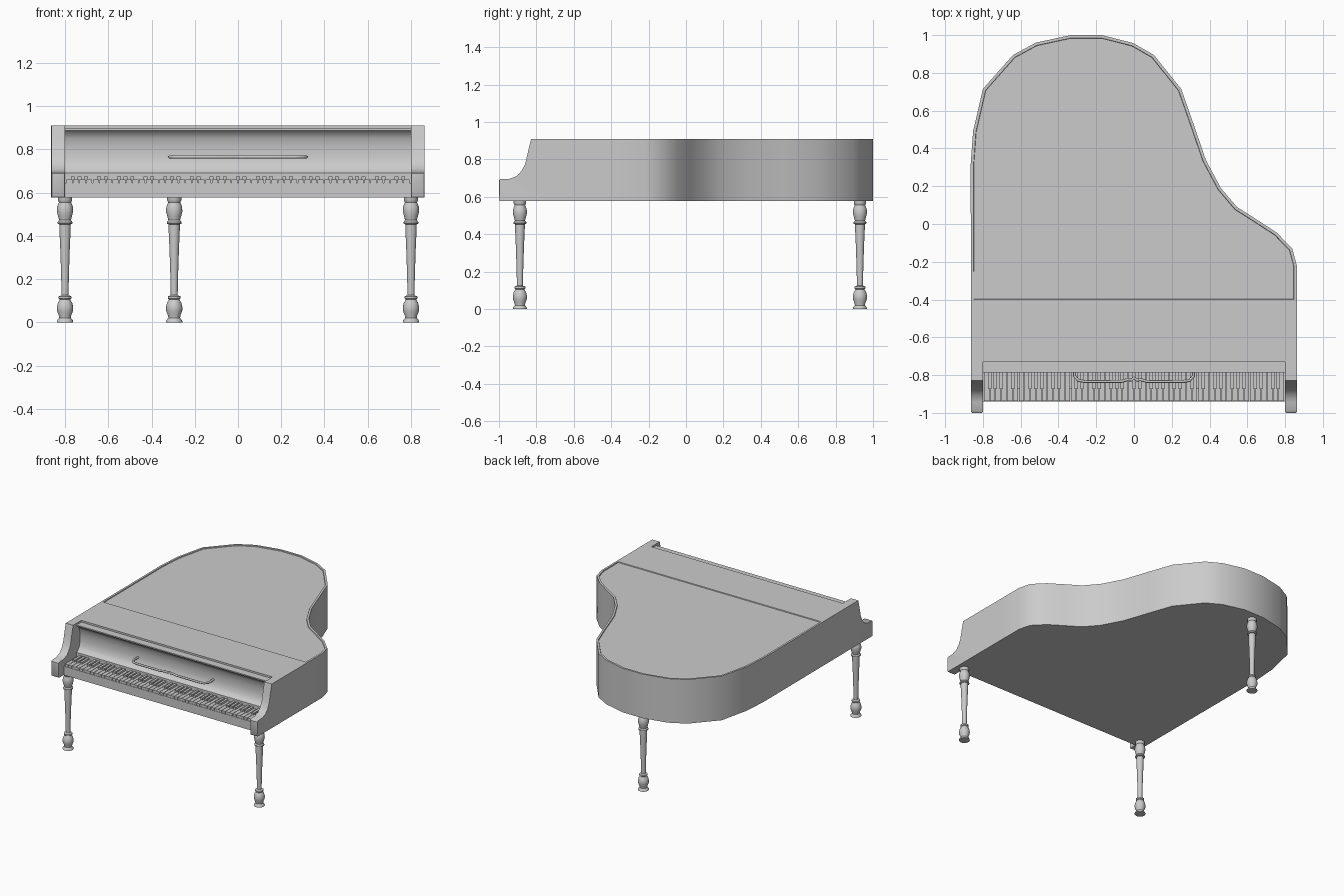
import bpy, bmesh, math
from mathutils import Vector

if "Cube" in bpy.data.objects:
    bpy.data.objects.remove(bpy.data.objects["Cube"])

BOTTOM, TOP = 0.577, 0.91


def finish(name, bm, smooth=True, angle=40):
    bmesh.ops.recalc_face_normals(bm, faces=bm.faces)
    me = bpy.data.meshes.new(name)
    bm.to_mesh(me)
    bm.free()
    ob = bpy.data.objects.new(name, me)
    bpy.context.collection.objects.link(ob)
    if smooth:
        bpy.ops.object.select_all(action='DESELECT')
        ob.select_set(True)
        bpy.context.view_layer.objects.active = ob
        bpy.ops.object.shade_smooth_by_angle(angle=math.radians(angle))
    return ob


def prism(bm, pts, offset):
    """Closed solid from a planar outline swept along an offset."""
    face = bm.faces.new([bm.verts.new(p) for p in pts])
    res = bmesh.ops.extrude_face_region(bm, geom=[face], use_keep_orig=True)
    verts = [g for g in res['geom'] if isinstance(g, bmesh.types.BMVert)]
    bmesh.ops.translate(bm, verts=verts, vec=Vector(offset))


def box(bm, x0, x1, y0, y1, z0, z1):
    prism(bm, [(x0, y0, z0), (x1, y0, z0), (x1, y1, z0), (x0, y1, z0)], (0, 0, z1 - z0))


# Case: curved wing outline, with the rear lid sunk slightly inside the rim
outline = [(-0.862, -0.73), (0.862, -0.73), (0.862, -0.22), (0.838, -0.13), (0.755, -0.045),
           (0.655, 0.02), (0.545, 0.09), (0.46, 0.19), (0.38, 0.34), (0.315, 0.53), (0.25, 0.715),
           (0.105, 0.895), (-0.005, 0.958), (-0.17, 1.0), (-0.335, 1.0), (-0.52, 0.96),
           (-0.64, 0.895), (-0.80, 0.715), (-0.852, 0.49), (-0.865, 0.31)]
bm = bmesh.new()
prism(bm, [(x, y, BOTTOM) for x, y in outline], (0, 0, TOP - BOTTOM))
bmesh.ops.bisect_plane(bm, geom=bm.verts[:] + bm.edges[:] + bm.faces[:],
                       plane_co=(0, -0.415, 0), plane_no=(0, 1, 0))
bmesh.ops.recalc_face_normals(bm, faces=bm.faces)
lid = [f for f in bm.faces if f.normal.z > 0.9 and f.calc_center_median().y > -0.4]
bmesh.ops.inset_region(bm, faces=lid, thickness=0.015, use_even_offset=True)
bmesh.ops.inset_region(bm, faces=lid, thickness=0.002, depth=-0.006, use_even_offset=True)
finish("piano_case", bm)

# Scrolled arms on both sides of the keyboard
arm = [(-0.73, BOTTOM), (-0.995, BOTTOM), (-1.0, 0.584), (-1.0, 0.688), (-0.993, 0.694),
       (-0.945, 0.696), (-0.905, 0.71), (-0.878, 0.74), (-0.86, 0.775), (-0.845, 0.84),
       (-0.828, TOP), (-0.73, TOP)]
for side, name in ((-1, "left_arm"), (1, "right_arm")):
    bm = bmesh.new()
    prism(bm, [(side * 0.80, y, z) for y, z in arm], (side * 0.062, 0, 0))
    corners = [e for e in bm.edges if all(v.co.y < -0.99 for v in e.verts)
               and abs(e.verts[0].co.z - e.verts[1].co.z) > 0.05]
    bmesh.ops.bevel(bm, geom=corners, offset=0.006, segments=2, affect='EDGES', profile=0.5)
    finish(name, bm)

# Key bed
bm = bmesh.new()
box(bm, -0.80, 0.80, -0.94, -0.73, BOTTOM, 0.643)
finish("key_bed", bm, False)

# Hollow-curved fallboard with its top ledge
fall = [(-0.73, 0.643), (-0.787, 0.643), (-0.787, 0.69), (-0.768, 0.70), (-0.752, 0.725),
        (-0.744, 0.765), (-0.744, 0.81), (-0.752, 0.85), (-0.768, 0.88), (-0.787, 0.888),
        (-0.787, 0.897), (-0.73, 0.897)]
bm = bmesh.new()
prism(bm, [(-0.80, y, z) for y, z in fall], (1.60, 0, 0))
finish("fallboard", bm)

# Keyboard: 52 white keys and the grouped black keys
white, black = bmesh.new(), bmesh.new()
pitch = 1.59 / 52
for i in range(52):
    x = -0.795 + i * pitch
    box(white, x + 0.0015, x + pitch - 0.0015, -0.937, -0.787, 0.643, 0.661)
    if i % 7 in (0, 1, 2, 4, 5) and i < 51:
        c = x + pitch
        box(black, c - 0.009, c + 0.009, -0.873, -0.787, 0.645, 0.675)
finish("white_keys", white, False)
finish("black_keys", black, False)

# Bracket-shaped music rail
half = [(0.315, -0.742), (0.315, -0.805), (0.295, -0.828), (0.26, -0.834), (0.07, -0.834),
        (0.035, -0.824), (0.015, -0.827)]
path = half + [(0, -0.815)] + [(-x, y) for x, y in reversed(half)]
cu = bpy.data.curves.new("music_rail", 'CURVE')
cu.dimensions = '3D'
cu.bevel_depth = 0.008
cu.bevel_resolution = 1
cu.use_fill_caps = True
sp = cu.splines.new('POLY')
sp.points.add(len(path) - 1)
for p, (x, y) in zip(sp.points, path):
    p.co = (x, y, 0.765, 1)
bpy.context.collection.objects.link(bpy.data.objects.new("music_rail", cu))

# Turned legs
turning = [(0.038, 0.0), (0.037, 0.008), (0.027, 0.02), (0.029, 0.032), (0.037, 0.052),
           (0.038, 0.07), (0.033, 0.09), (0.024, 0.105), (0.029, 0.110), (0.029, 0.120),
           (0.016, 0.125), (0.018, 0.22), (0.022, 0.34), (0.026, 0.43), (0.026, 0.453),
           (0.034, 0.456), (0.034, 0.464), (0.027, 0.472), (0.032, 0.49), (0.038, 0.513),
           (0.036, 0.535), (0.028, 0.555), (0.033, 0.565), (0.033, 0.58)]
SIDES = 20
for name, lx, ly in (("front_left_leg", -0.80, -0.888), ("front_right_leg", 0.80, -0.888),
                     ("rear_leg", -0.295, 0.93)):
    bm = bmesh.new()
    rings = [[bm.verts.new((lx + r * math.cos(2 * math.pi * k / SIDES),
                            ly + r * math.sin(2 * math.pi * k / SIDES), z))
              for k in range(SIDES)] for r, z in turning]
    for a, b in zip(rings, rings[1:]):
        for k in range(SIDES):
            n = (k + 1) % SIDES
            bm.faces.new((a[k], a[n], b[n], b[k]))
    bm.faces.new(rings[0])
    bm.faces.new(rings[-1])
    finish(name, bm)
